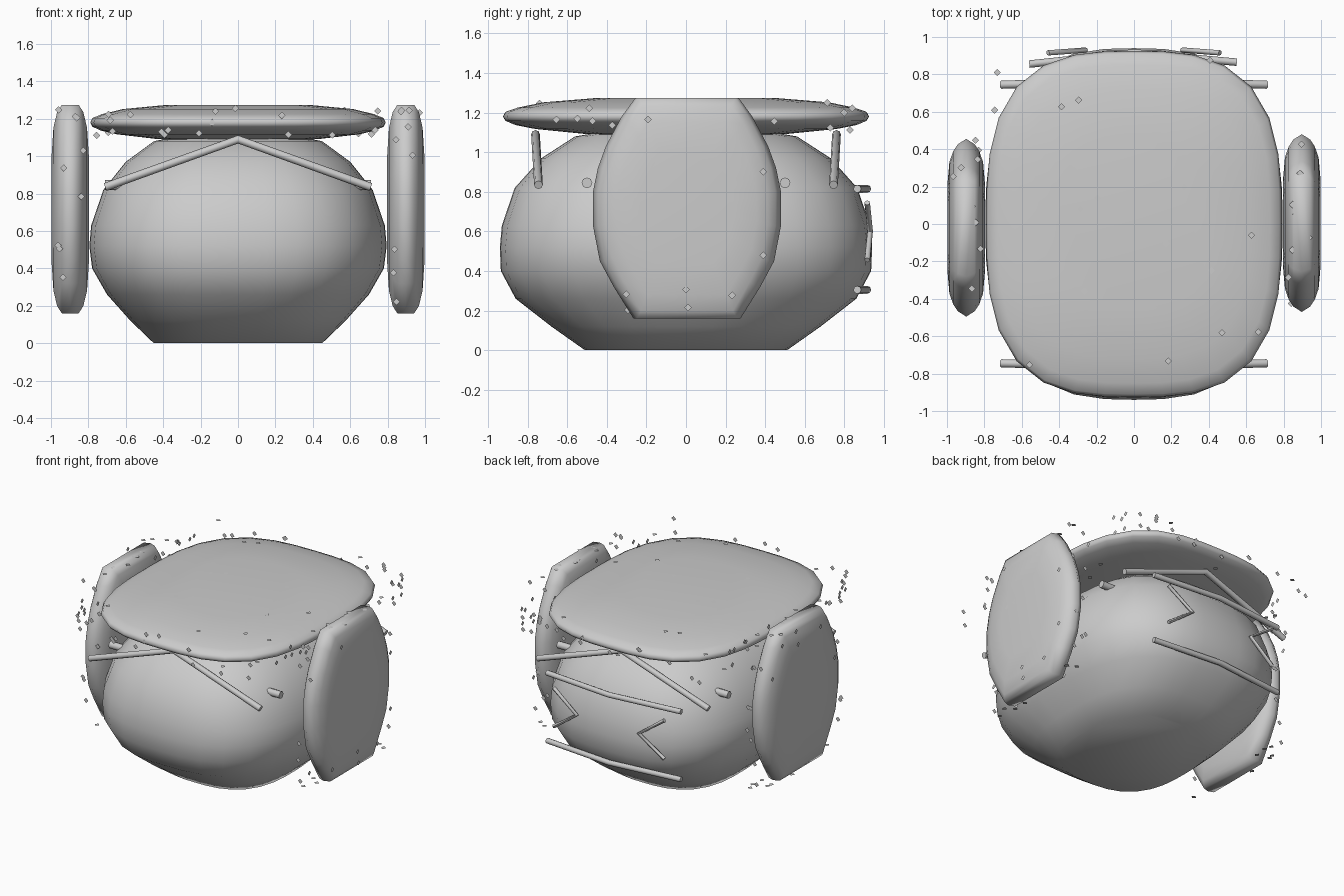
import bpy, bmesh, math, random
from mathutils import Vector

if "Cube" in bpy.data.objects:
    bpy.data.objects.remove(bpy.data.objects["Cube"])

random.seed(4)


def finish(name, bm, angle=80):
    me = bpy.data.meshes.new(name)
    bmesh.ops.recalc_face_normals(bm, faces=bm.faces)
    bm.to_mesh(me)
    bm.free()
    ob = bpy.data.objects.new(name, me)
    bpy.context.collection.objects.link(ob)
    if angle:
        bpy.context.view_layer.objects.active = ob
        ob.select_set(True)
        bpy.ops.object.shade_smooth_by_angle(angle=math.radians(angle))
        ob.select_set(False)
    return ob


def superellipse(n, count=32):
    pts = []
    for i in range(count):
        a = 2 * math.pi * i / count
        c, s = math.cos(a), math.sin(a)
        r = (abs(c) ** n + abs(s) ** n) ** (-1 / n)
        pts.append((r * c, r * s))
    return pts


def loft(name, outline, layers, place):
    # stacked scaled copies of an outline, closed at both ends
    bm = bmesh.new()
    rings = [[bm.verts.new(place(u * su, v * sv, w)) for u, v in outline]
             for w, su, sv in layers]
    n = len(outline)
    for a, b in zip(rings, rings[1:]):
        for i in range(n):
            j = (i + 1) % n
            bm.faces.new((a[i], a[j], b[j], b[i]))
    bm.faces.new(rings[0])
    bm.faces.new(rings[-1])
    return finish(name, bm)


def rod(name, points, radius):
    cu = bpy.data.curves.new(name, 'CURVE')
    cu.dimensions = '3D'
    cu.bevel_depth = radius
    cu.bevel_resolution = 2
    cu.use_fill_caps = True
    sp = cu.splines.new('POLY')
    sp.points.add(len(points) - 1)
    for p, co in zip(sp.points, points):
        p.co = (*co, 1)
    ob = bpy.data.objects.new(name, cu)
    bpy.context.collection.objects.link(ob)
    bpy.context.view_layer.objects.active = ob
    ob.select_set(True)
    bpy.ops.object.convert(target='MESH')
    bpy.ops.object.shade_smooth_by_angle(angle=math.radians(50))
    bpy.ops.object.select_all(action='DESELECT')


def flecks(name, lo, hi, per_face, r=0.019):
    # tiny flat diamonds strewn over the faces of a box
    bm = bmesh.new()
    for axis in range(3):
        u, v = (axis + 1) % 3, (axis + 2) % 3
        for side in (lo, hi):
            for _ in range(per_face):
                c = Vector([random.uniform(a + r, b - r) for a, b in zip(lo, hi)])
                c[axis] = side[axis]
                vs = []
                for du, dv in ((r, 0), (0, r), (-r, 0), (0, -r)):
                    p = c.copy()
                    p[u] += du
                    p[v] += dv
                    vs.append(bm.verts.new(p))
                bm.faces.new(vs)
    finish(name, bm, 0)


# puffy body
body = [(0, .45, .51), (.12, .575, .68), (.26, .70, .86), (.40, .78, .935),
        (.52, .795, .94), (.63, .785, .93), (.82, .72, .865), (.97, .60, .73),
        (1.08, .45, .56), (1.115, .28, .35)]
loft("body", superellipse(2.75), body, lambda u, v, w: (u, v, w))

# cushion-like lid
lid = [(1.08, .25), (1.092, .55), (1.117, .82), (1.137, .93), (1.158, .985),
       (1.18, 1), (1.204, .985), (1.225, .92), (1.252, .78), (1.273, .5)]
loft("lid", superellipse(3), [(z, .79 * s, .925 * s) for z, s in lid],
     lambda u, v, w: (u, v, w))
flecks("lid_flecks", (-.78, -.92, 1.09), (.78, .92, 1.275), 16)

# side pads
half = [(.27, .16), (.37, .32), (.44, .45), (.475, .63), (.475, .80),
        (.45, .92), (.41, 1.03), (.33, 1.18), (.26, 1.275)]
pad = [(y, z - .715) for y, z in half]
pad += [(-y, z) for y, z in reversed(pad)]
pad_layers = [(-.1, .5, .5), (-.09, .74, .78), (-.07, .86, .93), (-.045, .94, 1),
              (0, 1, 1),
              (.045, .94, 1), (.07, .86, .93), (.09, .74, .78), (.1, .5, .5)]
for side, label, dy in ((-1, "left", -.02), (1, "right", .005)):
    loft(label + "_pad", pad, pad_layers,
         lambda u, v, w: (side * (.897 + w), u + dy, v + .715))
    lo, hi = sorted((side * .80, side * .997))
    flecks(label + "_pad_flecks", (lo, -.47, .165), (hi, .47, 1.275), 9)
    # short pegs beside each pad
    for y in (-.5, .5):
        rod(label + "_peg", [(side * .55, y, .845), (side * .71, y, .845)], .027)
    # chevron on the back
    rod(label + "_back_chevron", [(side * .46, .915, .745), (side * .26, .93, .60),
                                  (side * .46, .915, .455)], .014)

# angled rods under the lid, front and back
for s, label in ((-1, "front"), (1, "back")):
    rod(label + "_peak_rod", [(-.71, s * .745, .835), (0, s * .76, 1.09),
                              (.71, s * .745, .835)], .022)

# bent bars across the back
for z, label in ((.815, "upper"), (.305, "lower")):
    rod(label + "_back_bar", [(-.56, .855, z), (0, .915, z), (.55, .865, z)], .02)
